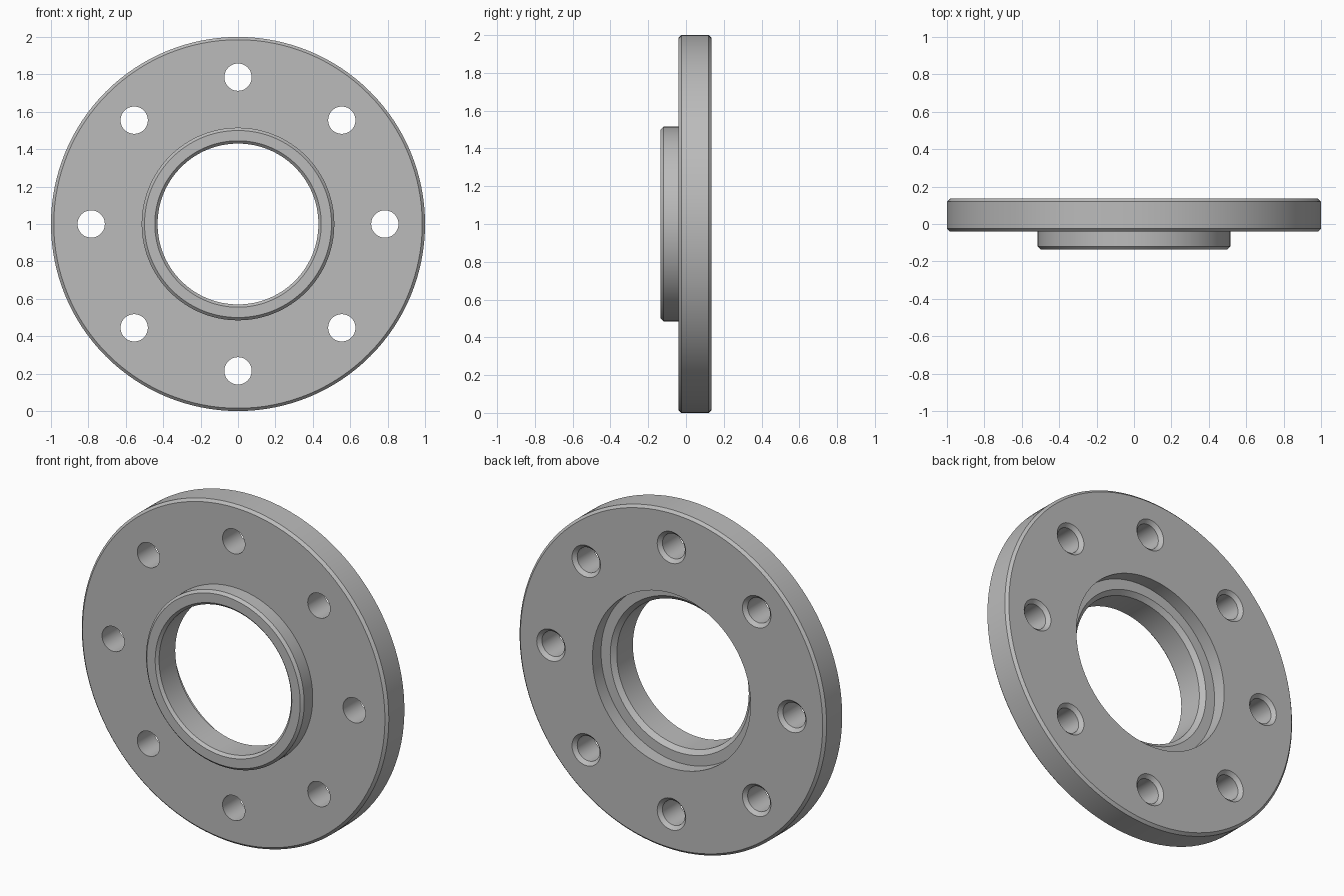
import bpy, bmesh
from math import cos, sin, pi, radians
from mathutils import Matrix, Vector

SEGMENTS = 128
HOLES = 8
BOLT_RADIUS = 0.785
AXIS_Z = 1.0

default = bpy.data.objects.get("Cube")
if default:
    bpy.data.objects.remove(default, do_unlink=True)

steel = bpy.data.materials.new("grey_steel")
steel.use_nodes = True
grey = (0.5, 0.5, 0.5, 1)
steel.diffuse_color = grey
steel.node_tree.nodes["Principled BSDF"].inputs["Base Color"].default_value = grey


def lathe(bm, profile, segments, centre):
    """Revolve a closed (radius, y) profile around a y-parallel axis."""
    rings = []
    for i in range(segments):
        a = 2 * pi * i / segments
        rings.append([bm.verts.new(centre + Vector((r * cos(a), y, r * sin(a))))
                      for r, y in profile])
    n = len(profile)
    for i, ring in enumerate(rings):
        following = rings[(i + 1) % segments]
        for j in range(n):
            k = (j + 1) % n
            bm.faces.new((ring[j], ring[k], following[k], following[j]))
    # Profile points on the axis merge into a single pole
    bmesh.ops.remove_doubles(bm, verts=bm.verts, dist=1e-5)
    bmesh.ops.dissolve_degenerate(bm, edges=bm.edges, dist=1e-6)


def finish(bm, name):
    bmesh.ops.recalc_face_normals(bm, faces=bm.faces)
    mesh = bpy.data.meshes.new(name)
    bm.to_mesh(mesh)
    bm.free()
    mesh.materials.append(steel)
    obj = bpy.data.objects.new(name, mesh)
    bpy.context.collection.objects.link(obj)
    return obj


# Flange body: raised hub in front, stepped recess behind, chamfered edges
c = 0.015
front, face, back = -0.135, -0.04, 0.135
hub, bore, recess, step = 0.515, 0.43, 0.515, 0.055
body_profile = [
    (bore + c, front), (hub - c, front), (hub, front + c), (hub, face),
    (1 - c, face), (1, face + c), (1, back - c), (1 - c, back),
    (recess, back), (recess, step), (bore + 0.025, step),
    (bore, step - 0.025), (bore, front + c),
]
bm = bmesh.new()
lathe(bm, body_profile, SEGMENTS, Vector((0, 0, AXIS_Z)))
flange = finish(bm, "flange_body")

# Bolt holes, countersunk on the back
sink = 0.02
hole = 0.073
hole_profile = [(0, face - 0.03), (hole, face - 0.03), (hole, back - sink),
                (hole + 2 * sink, back + sink), (0, back + sink)]
bm = bmesh.new()
for i in range(HOLES):
    a = 2 * pi * i / HOLES
    lathe(bm, hole_profile, 48,
          Vector((BOLT_RADIUS * cos(a), 0, AXIS_Z + BOLT_RADIUS * sin(a))))
cutter = finish(bm, "bolt_hole_cutter")
cutter.hide_render = True

bpy.ops.object.select_all(action='DESELECT')
flange.select_set(True)
bpy.context.view_layer.objects.active = flange
cut = flange.modifiers.new("bolt_holes", 'BOOLEAN')
cut.operation = 'DIFFERENCE'
cut.solver = 'EXACT'
cut.object = cutter
bpy.ops.object.modifier_apply(modifier=cut.name)
bpy.data.objects.remove(cutter, do_unlink=True)

bpy.ops.object.shade_smooth_by_angle(angle=radians(30))
